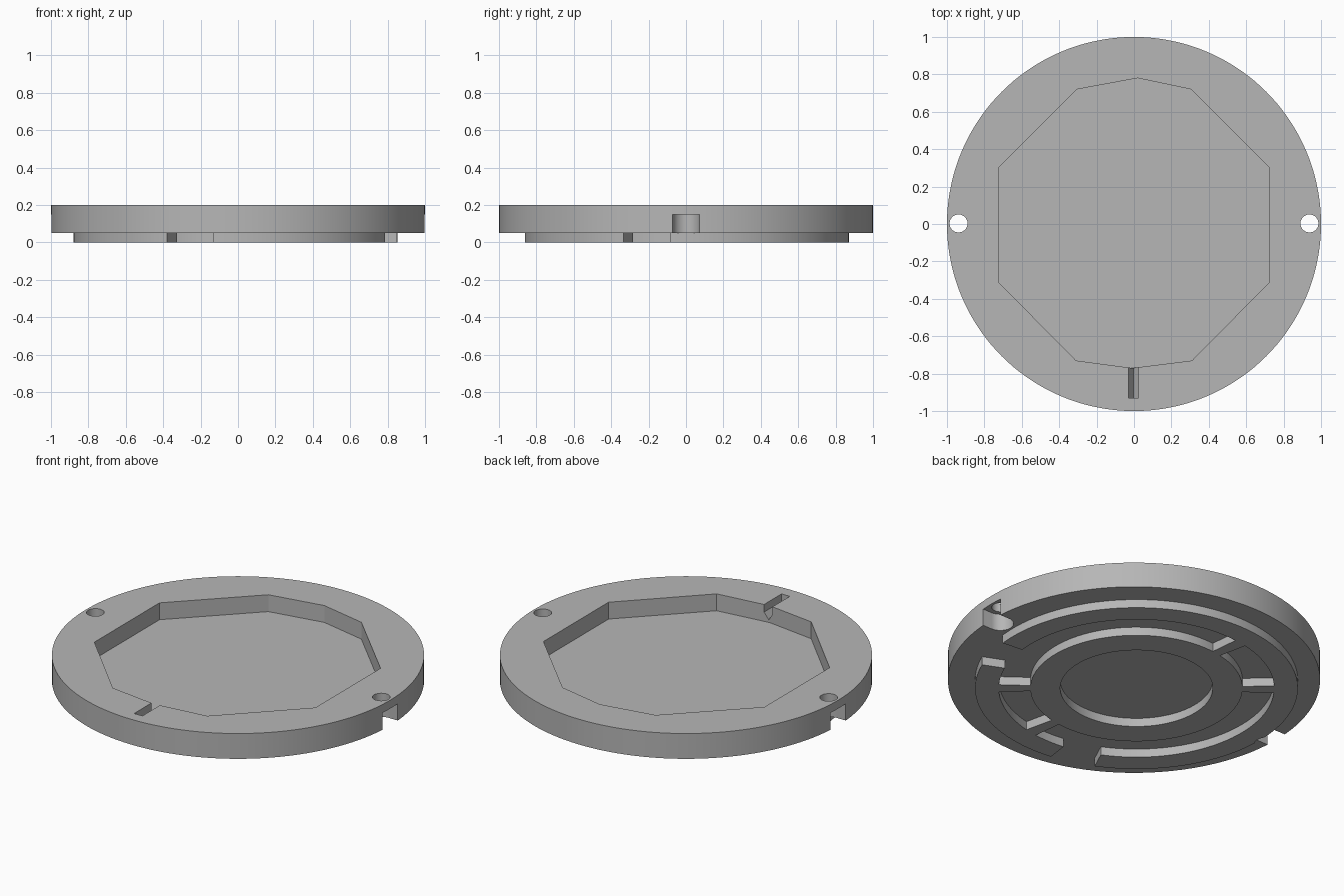
import bpy, bmesh
from math import radians, cos, sin, pi

cube = bpy.data.objects.get("Cube")
if cube:
    bpy.data.objects.remove(cube, do_unlink=True)

grey = bpy.data.materials.new("plain grey")
grey.use_nodes = True
colour = (0.47, 0.47, 0.47, 1)
grey.diffuse_color = colour
grey.node_tree.nodes["Principled BSDF"].inputs["Base Color"].default_value = colour

CX, CY = -0.013, 0.005      # centre of the underside foot


def prism(name, outline, z0, z1):
    """Closed solid from a counter-clockwise outline."""
    bm = bmesh.new()
    face = bm.faces.new([bm.verts.new((x, y, z0)) for x, y in outline])
    grown = bmesh.ops.extrude_face_region(bm, geom=[face])
    for v in grown["geom"]:
        if isinstance(v, bmesh.types.BMVert):
            v.co.z = z1
    bmesh.ops.recalc_face_normals(bm, faces=bm.faces[:])
    mesh = bpy.data.meshes.new(name)
    bm.to_mesh(mesh)
    bm.free()
    mesh.materials.append(grey)
    obj = bpy.data.objects.new(name, mesh)
    bpy.context.collection.objects.link(obj)
    return obj


def arc(r, a0, a1, n, cx=0.0, cy=0.0):
    steps = [radians(a0 + (a1 - a0) * i / n) for i in range(n + 1)]
    return [(cx + r * cos(a), cy + r * sin(a)) for a in steps]


def circle(r, n, cx=0.0, cy=0.0):
    return arc(r, 0, 360, n, cx, cy)[:-1]


def sector(r0, r1, a0, a1):
    n = max(4, int((a1 - a0) / 3))
    return arc(r1, a0, a1, n, CX, CY) + arc(r0, a1, a0, n, CX, CY)


def cut(target, cutters):
    """Subtract the cutters one by one."""
    bpy.context.view_layer.objects.active = target
    for c in cutters:
        c.hide_render = True
        mod = target.modifiers.new("cut", "BOOLEAN")
        mod.operation = "DIFFERENCE"
        mod.solver = "EXACT"
        mod.object = c
        bpy.ops.object.modifier_apply(modifier=mod.name)


# Main disc and underside foot
disc = prism("main_disc", circle(1.0, 144), 0.05, 0.2)
foot = prism("underside_foot", circle(0.867, 144, CX, CY), 0, 0.06)

# Top pocket: eight long sides with a slight peak at front and back
right_half = [(-0.01, -0.77), (0.31, -0.73), (0.725, -0.31),
              (0.725, 0.3), (0.305, 0.72), (0.02, 0.78)]
left_half = [(-x, y) for x, y in reversed(right_half[1:-1])]
pocket = prism("pocket_cutter", right_half + left_half, 0.1, 0.3)

# Narrow V-bottomed slot at the front, drawn in x-z and turned upright
slot = prism("slot_cutter", [(-0.03, 0.3), (-0.03, 0.155), (-0.004, 0.115),
                             (0.024, 0.155), (0.024, 0.3)], 0.72, 0.93)
for v in slot.data.vertices:
    x, z, depth = v.co
    v.co = (x, -depth, z)
bm = bmesh.new()
bm.from_mesh(slot.data)
bmesh.ops.recalc_face_normals(bm, faces=bm.faces[:])
bm.to_mesh(slot.data)
bm.free()

# Side notches with round inner ends, and pin holes down into them
notches, holes = [], []
for side, turn in ((1, 0), (-1, 180)):
    end = arc(0.072, 90 + turn, 270 + turn, 24, side * 0.938)
    outer = [(side * 1.1, -side * 0.072), (side * 1.1, side * 0.072)]
    notches.append(prism("notch_cutter", end + outer, -0.05, 0.15))
    holes.append(prism("pin_hole_cutter", circle(0.048, 48, side * 0.938, 0.003), 0.12, 0.3))

cut(disc, [pocket, slot] + notches + holes)

# Foot: round middle recess, ring channel broken by four spokes, two rim gaps
recesses = [prism("middle_cutter", circle(0.41, 96, CX, CY), -0.1, 0.1)]
for a0, a1 in ((-37, 96), (102, 138), (144, 277), (283, 317)):
    recesses.append(prism("channel_cutter", sector(0.57, 0.74, a0, a1), -0.1, 0.1))
for a0, a1 in ((-23, -6), (245, 262)):
    recesses.append(prism("rim_gap_cutter", sector(0.7, 0.95, a0, a1), -0.1, 0.1))
cut(foot, recesses + notches)

for c in [pocket, slot] + notches + holes + recesses:
    bpy.data.objects.remove(c, do_unlink=True)

# Smooth round walls, crisp corners
bpy.ops.object.select_all(action="DESELECT")
for part in (disc, foot):
    part.select_set(True)
bpy.context.view_layer.objects.active = disc
bpy.ops.object.shade_smooth_by_angle(angle=radians(9))
